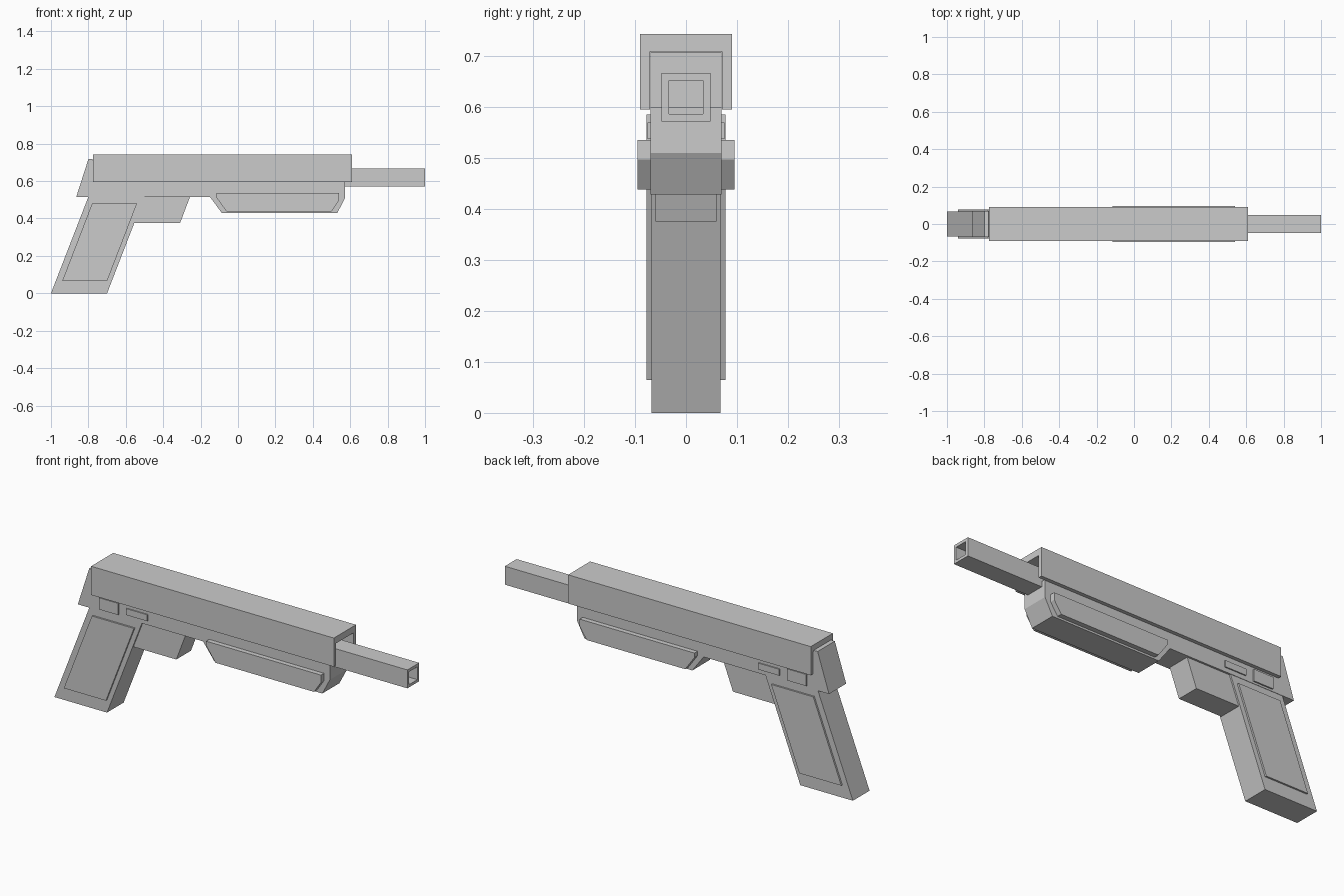
import bpy, bmesh

if "Cube" in bpy.data.objects:
    bpy.data.objects.remove(bpy.data.objects["Cube"])


def prism(name, profile, a, b, axis='Y'):
    """Extrude a closed profile from a to b: (x, z) along Y, or (y, z) along X."""
    def place(p, t):
        return (p[0], t, p[1]) if axis == 'Y' else (t, p[0], p[1])
    bm = bmesh.new()
    face = bm.faces.new([bm.verts.new(place(p, a)) for p in profile])
    ext = bmesh.ops.extrude_face_region(bm, geom=[face])
    moved = [v for v in ext['geom'] if isinstance(v, bmesh.types.BMVert)]
    shift = (0, b - a, 0) if axis == 'Y' else (b - a, 0, 0)
    bmesh.ops.translate(bm, verts=moved, vec=shift)
    bmesh.ops.recalc_face_normals(bm, faces=bm.faces)
    mesh = bpy.data.meshes.new(name)
    bm.to_mesh(mesh)
    bm.free()
    ob = bpy.data.objects.new(name, mesh)
    bpy.context.collection.objects.link(ob)
    return ob


def rect(x0, x1, z0, z1):
    return [(x0, z0), (x1, z0), (x1, z1), (x0, z1)]


def side_plates(name, profile, inner, outer):
    """A raised plate, mirrored to both sides."""
    ob = prism(name, profile, -outer, -inner)
    ob.modifiers.new("mirror", 'MIRROR').use_axis = (False, True, False)
    return ob


# Slide: inverted channel, open at both ends
channel = [(-0.09, 0.595), (-0.09, 0.743), (0.09, 0.743), (0.09, 0.595),
           (0.071, 0.595), (0.071, 0.709), (-0.071, 0.709), (-0.071, 0.595)]
prism("slide", channel, -0.775, 0.61, 'X')

# Frame with fore-end, and the slanted block closing the rear of the slide
prism("frame", [(-0.865, 0.515), (-0.15, 0.515), (-0.085, 0.428), (0.53, 0.428),
                (0.573, 0.51), (0.573, 0.6), (-0.7, 0.6), (-0.7, 0.708),
                (-0.775, 0.708), (-0.778, 0.717), (-0.8, 0.717)], -0.07, 0.07)

# Grip and trigger block
prism("grip", [(-1, 0), (-0.7, 0), (-0.5, 0.516), (-0.8, 0.516)], -0.068, 0.068)
prism("trigger_block", [(-0.58, 0.375), (-0.31, 0.375), (-0.255, 0.52),
                        (-0.53, 0.52)], -0.06, 0.06)

# Square barrel with open bore
barrel = prism("barrel", rect(-0.048, 0.048, 0.572, 0.667), 0.0, 1.0, 'X')
bore = prism("bore_cutter", rect(-0.033, 0.033, 0.586, 0.652), 0.1, 1.1, 'X')
bore.hide_render = True
bore.hide_viewport = True
cut = barrel.modifiers.new("bore", 'BOOLEAN')
cut.operation = 'DIFFERENCE'
cut.solver = 'EXACT'
cut.object = bore

# Raised plates on both sides
side_plates("grip_panel", [(-0.94, 0.065), (-0.70, 0.065), (-0.54, 0.48),
                           (-0.78, 0.48)], 0.06, 0.077)
side_plates("fore_end_panel", [(-0.115, 0.535), (-0.115, 0.512), (-0.062, 0.438),
                               (0.5, 0.438), (0.54, 0.497), (0.54, 0.535)],
            0.06, 0.095)
side_plates("rear_catch", rect(-0.74, -0.63, 0.525, 0.585), 0.06, 0.077)
side_plates("slide_lever", rect(-0.585, -0.465, 0.537, 0.57), 0.06, 0.076)
